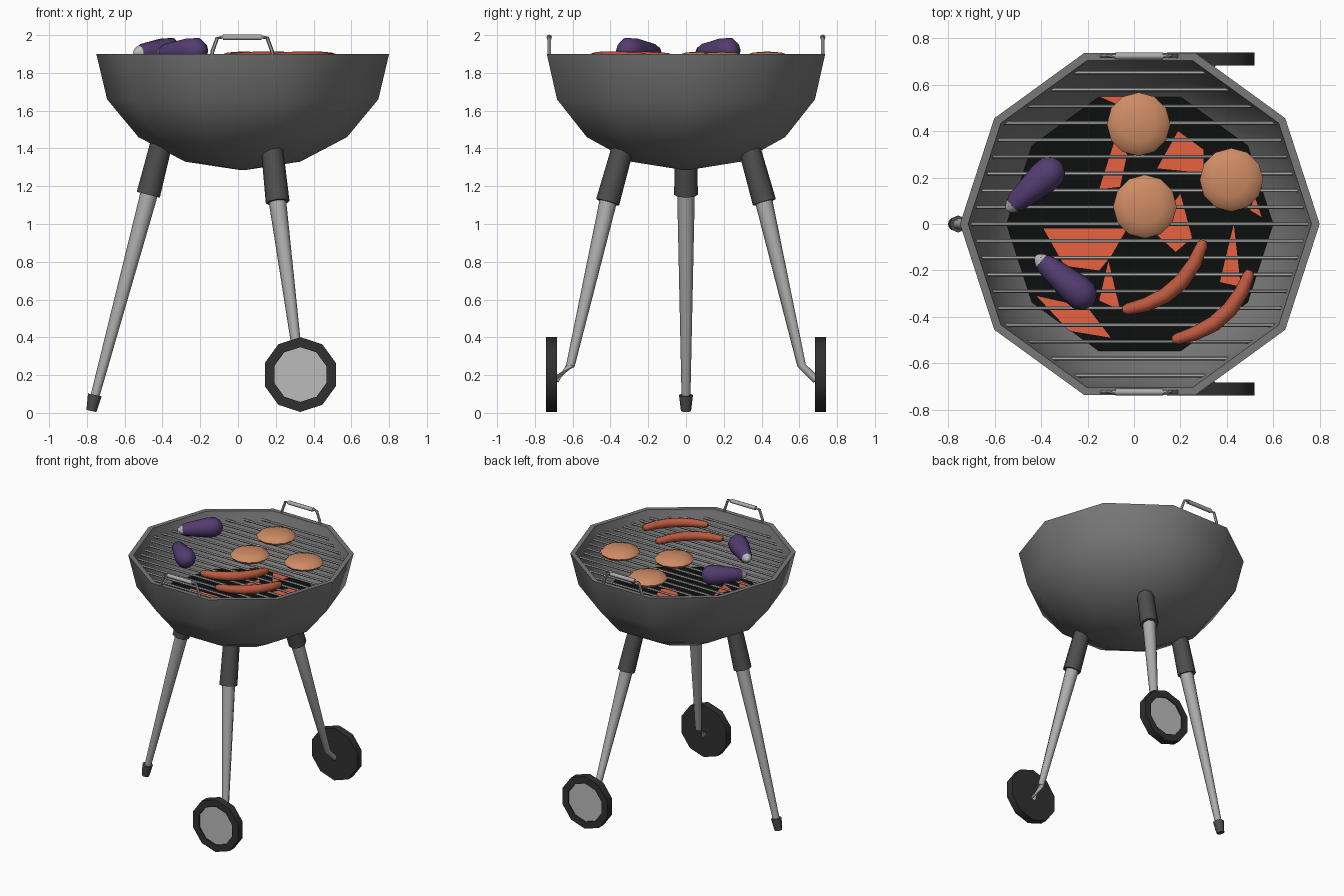
import bpy, bmesh, math
from mathutils import Vector

if "Cube" in bpy.data.objects:
    bpy.data.objects.remove(bpy.data.objects["Cube"])


def mat(name, r, g, b):
    m = bpy.data.materials.new(name)
    m.diffuse_color = (r, g, b, 1)
    m.use_nodes = True
    m.node_tree.nodes["Principled BSDF"].inputs["Base Color"].default_value = m.diffuse_color
    return m


BOWL = mat("bowl grey", 0.19, 0.19, 0.19)
STEEL = mat("steel", 0.42, 0.42, 0.42)
SLEEVE = mat("dark sleeve", 0.075, 0.075, 0.075)
TYRE = mat("tyre black", 0.03, 0.03, 0.03)
HUB = mat("light grey", 0.50, 0.50, 0.50)
COAL = mat("coal black", 0.004, 0.005, 0.005)
EMBER = mat("ember orange", 0.80, 0.12, 0.05)
PATTY = mat("patty brown", 0.62, 0.26, 0.13)
SAUSAGE = mat("sausage red", 0.50, 0.10, 0.05)
PURPLE = mat("aubergine purple", 0.085, 0.045, 0.16)
CX = 0.025  # bowl centre in x


def finish(bm, name, mats, angle=50):
    bmesh.ops.recalc_face_normals(bm, faces=bm.faces)
    me = bpy.data.meshes.new(name)
    bm.to_mesh(me)
    bm.free()
    for m in mats:
        me.materials.append(m)
    if angle:
        for p in me.polygons:
            p.use_smooth = True
        me.set_sharp_from_angle(angle=math.radians(angle))
    ob = bpy.data.objects.new(name, me)
    bpy.context.collection.objects.link(ob)
    return ob


def skin(bm, rings):
    """Bridge successive vertex rings and cap both ends."""
    n = len(rings[0])
    for a, b in zip(rings, rings[1:]):
        for i in range(n):
            j = (i + 1) % n
            bm.faces.new((a[i], a[j], b[j], b[i]))
    bm.faces.new(rings[0])
    bm.faces.new(rings[-1])


def lathe(name, profile, n, m, centre=(0, 0, 0), angle=50):
    bm = bmesh.new()
    c = Vector(centre)
    rings = [[bm.verts.new(c + Vector((r * math.cos(2 * math.pi * i / n),
                                       r * math.sin(2 * math.pi * i / n), z)))
              for i in range(n)] for r, z in profile]
    skin(bm, rings)
    return finish(bm, name, [m], angle)


def tube(name, path, radii, n, m, angle=50):
    pts = [Vector(p) for p in path]
    bm = bmesh.new()
    rings = []
    for k, p in enumerate(pts):
        t = (pts[min(k + 1, len(pts) - 1)] - pts[max(k - 1, 0)]).normalized()
        up = Vector((0, 0, 1)) if abs(t.z) < 0.7 else Vector((0, 1, 0))
        u = t.cross(up).normalized()
        v = t.cross(u)
        rings.append([bm.verts.new(p + radii[k] * (u * math.cos(2 * math.pi * i / n)
                                                   + v * math.sin(2 * math.pi * i / n)))
                      for i in range(n)])
    skin(bm, rings)
    return finish(bm, name, [m], angle)


# Ten-sided bowl, outside then inside
lathe("bowl", [(0.01, 1.285), (0.305, 1.33), (0.552, 1.46), (0.718, 1.66), (0.775, 1.90),
               (0.74, 1.90), (0.685, 1.67), (0.53, 1.48), (0.3, 1.37), (0.01, 1.34)],
      10, BOWL, (CX, 0, 0))

# Coal bed and glowing embers
lathe("coal_bed", [(0.54, 1.49), (0.58, 1.535)], 10, COAL, (CX, 0, 0), 0)
embers = [
    [(-.15, .55), (.08, .55), (.02, .38), (-.06, .51)],
    [(-.08, .37), (-.03, .30), (-.06, .16), (-.15, .15)],
    [(.19, .40), (.10, .24), (.30, .22), (.30, .32)],
    [(-.39, -.02), (-.03, -.02), (-.10, -.14), (-.15, -.20), (-.30, -.18)],
    [(-.42, -.31), (-.20, -.36), (-.10, -.49), (-.28, -.46)],
    [(.20, .13), (.25, -.06), (.18, -.12), (.08, -.03)],
    [(.43, 0), (.46, -.27), (.37, -.25)],
    [(-.11, -.16), (-.06, -.37), (-.15, -.33)],
    [(.52, .12), (.55, .03), (.50, .06)],
]
bm = bmesh.new()
for poly in embers:
    bot = [bm.verts.new((x, y, 1.53)) for x, y in poly]
    top = [bm.verts.new((x, y, 1.539)) for x, y in poly]
    skin(bm, [bot, top])
finish(bm, "embers", [EMBER], 0)

# Grate bars, each cut to the inner decagon
R = 0.73
corners = [(R * math.cos(math.radians(a)), R * math.sin(math.radians(a))) for a in (0, 36, 72)]
for k in range(-9, 10):
    y = k * 0.0725
    for (x0, y0), (x1, y1) in zip(corners, corners[1:]):
        if y0 <= abs(y) <= y1:
            w = x0 + (x1 - x0) * (abs(y) - y0) / (y1 - y0)
            tube("grate_bar", [(CX - w, y, 1.84), (CX + w, y, 1.84)], [0.008] * 2, 6, STEEL)

# Handles, wheel legs and wheels on both sides
for s, side in ((-1, "front"), (1, "back")):
    y = s * 0.724
    tube(side + "_handle", [(-0.14, y, 1.88), (-0.135, y, 1.915), (-0.11, y, 1.985), (-0.08, y, 1.99),
                            (0.125, y, 1.99), (0.155, y, 1.985), (0.18, y, 1.915), (0.185, y, 1.88)],
         [0.01] * 8, 6, STEEL)
    tube(side + "_handle_grip", [(-0.08, y, 1.988), (0.125, y, 1.988)], [0.015] * 2, 8, STEEL)
    tube(side + "_leg_sleeve", [(0.178, s * 0.33, 1.42), (0.21, s * 0.415, 1.115)], [0.058, 0.063], 8, SLEEVE)
    tube(side + "_leg", [(0.205, s * 0.405, 1.15), (0.322, s * 0.612, 0.25), (0.33, s * 0.69, 0.175)],
         [0.047, 0.023, 0.021], 8, STEEL)
    # Ten-sided wheel with a slightly sunken hub disc on the outer face
    bm = bmesh.new()
    rings = [[bm.verts.new((0.33 + r * math.sin(math.radians(36 * i)), s * yy,
                            0.203 + r * math.cos(math.radians(36 * i)))) for i in range(10)]
             for r, yy in ((0.198, 0.684), (0.198, 0.740), (0.145, 0.740), (0.145, 0.732))]
    skin(bm, rings)
    bm.faces.ensure_lookup_table()
    bm.faces[-1].material_index = 1
    finish(bm, side + "_wheel", [TYRE, HUB], 40)

# Left leg with sleeve and foot cap
tube("left_leg_sleeve", [(-0.405, 0, 1.43), (-0.475, 0, 1.155)], [0.058, 0.063], 8, SLEEVE)
tube("left_leg", [(-0.465, 0, 1.18), (-0.765, 0, 0.06)], [0.047, 0.023], 8, STEEL)
tube("left_foot", [(-0.758, 0, 0.095), (-0.776, 0, 0.01)], [0.037, 0.027], 8, SLEEVE)

# Burger patties
for x, y in ((0.02, 0.43), (0.047, 0.075), (0.42, 0.19)):
    lathe("patty", [(0.09, 1.848), (0.125, 1.858), (0.137, 1.875), (0.12, 1.893), (0.075, 1.908), (0.005, 1.913)],
          12, PATTY, (x, y, 0), 60)

# Sausages bent along a quadratic curve
for a, b, c in (((-0.05, -0.37), (0.22, -0.34), (0.30, -0.07)),
                ((0.165, -0.50), (0.43, -0.45), (0.50, -0.20))):
    path = [tuple((1 - t) ** 2 * a[i] + 2 * t * (1 - t) * b[i] + t * t * c[i] for i in (0, 1)) + (1.88,)
            for t in (0, 0.04, 0.2, 0.4, 0.6, 0.8, 0.96, 1)]
    tube("sausage", path, [0.014, 0.025, 0.031, 0.034, 0.034, 0.031, 0.025, 0.014], 8, SAUSAGE, 60)

# Aubergines, stem end to fat end, with pale stem
for a, b in (((-0.535, 0.07), (-0.315, 0.265)), ((-0.41, -0.15), (-0.175, -0.345))):
    A, B = Vector((*a, 1.908)), Vector((*b, 1.92))
    ts = (0, 0.12, 0.4, 0.65, 0.83, 0.95, 1)
    tube("aubergine", [A.lerp(B, t) for t in ts], [0.025, 0.045, 0.058, 0.07, 0.069, 0.045, 0.012], 10, PURPLE, 60)
    tube("aubergine_stem", [A.lerp(B, t) for t in (-0.06, -0.02, 0.05)], [0.01, 0.022, 0.037], 8, HUB)
